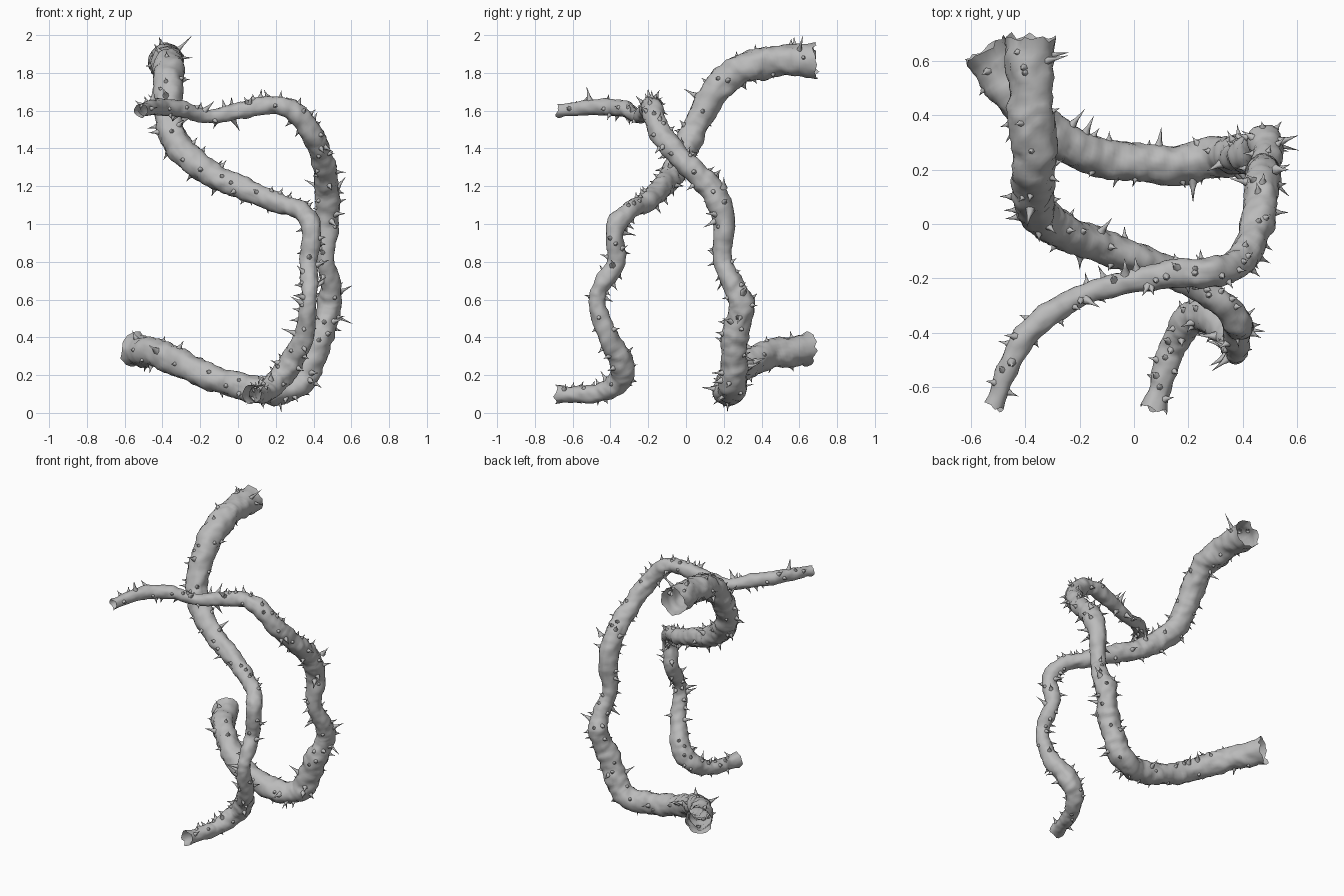
import bpy
import bmesh
import math
import random
from mathutils import Vector, noise

random.seed(7)
SIDES = 24
STEPS = 12

cube = bpy.data.objects.get("Cube")
if cube:
    bpy.data.objects.remove(cube, do_unlink=True)

bark = bpy.data.materials.new("bark grey")
bark.use_nodes = True
bark.diffuse_color = (0.5, 0.5, 0.5, 1)
bark.node_tree.nodes["Principled BSDF"].inputs["Base Color"].default_value = (0.5, 0.5, 0.5, 1)

# Centre lines: x, y, z, radius
UPPER_VINE = [
    (-.38, .67, 1.87, .085), (-.38, .45, 1.86, .08), (-.37, .27, 1.81, .08),
    (-.37, .13, 1.67, .075), (-.36, .04, 1.5, .07), (-.28, -.02, 1.37, .07),
    (-.14, -.07, 1.26, .065), (.02, -.13, 1.19, .06), (.2, -.21, 1.12, .053),
    (.34, -.31, 1.06, .05), (.39, -.38, .97, .05), (.37, -.37, .8, .045),
    (.38, -.45, .67, .045), (.37, -.47, .57, .043), (.35, -.42, .42, .05),
    (.29, -.35, .28, .065), (.22, -.34, .19, .062), (.16, -.42, .12, .052),
    (.12, -.52, .1, .045), (.08, -.66, .1, .045),
]
LOWER_VINE = [
    (-.51, -.66, 1.6, .036), (-.43, -.46, 1.62, .042), (-.31, -.33, 1.61, .042),
    (-.16, -.25, 1.57, .04), (.01, -.21, 1.6, .042), (.16, -.18, 1.63, .05),
    (.27, -.18, 1.61, .055), (.37, -.15, 1.51, .057), (.43, -.07, 1.4, .06),
    (.46, .04, 1.28, .062), (.47, .14, 1.18, .065), (.47, .2, 1.02, .06),
    (.46, .19, .82, .048), (.49, .25, .68, .055), (.48, .3, .56, .068),
    (.44, .26, .42, .072), (.38, .25, .26, .072), (.3, .25, .14, .075),
    (.12, .22, .12, .072), (-.08, .24, .17, .07), (-.27, .31, .25, .072),
    (-.42, .45, .31, .075), (-.54, .63, .33, .083),
]


def make_object(name, bm):
    bmesh.ops.recalc_face_normals(bm, faces=bm.faces)
    for face in bm.faces:
        face.smooth = True
    mesh = bpy.data.meshes.new(name)
    bm.to_mesh(mesh)
    bm.free()
    mesh.materials.append(bark)
    obj = bpy.data.objects.new(name, mesh)
    bpy.context.scene.collection.objects.link(obj)
    return obj


def smooth_path(points):
    """Spline through the points, as a list of (centre, radius)."""
    pts = [Vector(p) for p in points]
    pts = [pts[0] * 2 - pts[1]] + pts + [pts[-1] * 2 - pts[-2]]
    path = []
    for a, b, c, d in zip(pts, pts[1:], pts[2:], pts[3:]):
        for i in range(STEPS):
            t = i / STEPS
            path.append((b * 2 + (c - a) * t + (a * 2 - b * 5 + c * 4 - d) * t ** 2
                         + (b * 3 - a - c * 3 + d) * t ** 3) / 2)
    path.append(pts[-2])
    return [(p.xyz, p.w) for p in path]


def frames(path):
    """Untwisted tangent, side and up direction along the path."""
    result = []
    side = Vector((.3, .2, 1))
    for i in range(len(path)):
        tangent = (path[min(i + 1, len(path) - 1)][0] - path[max(i - 1, 0)][0]).normalized()
        side = (side - tangent * side.dot(tangent)).normalized()
        result.append((tangent, side, tangent.cross(side)))
    return result


def lumpy(centre, direction, radius):
    """Point on the knotted bark surface."""
    p = centre + direction * radius
    swell = .22 * noise.noise(p * 9) + .14 * noise.noise(p * 24) + .06 * noise.noise(p * 55)
    return centre + direction * radius * (1 + swell)


def add_thorn(bm, base, direction, length, width):
    """Slim cone with a flared foot."""
    side = direction.orthogonal().normalized()
    up = direction.cross(side)
    rings = []
    for offset, size in ((-.012, 1.3), (.004, .9), (length * .35, .45)):
        rings.append([bm.verts.new(base + direction * offset + (
            side * math.cos(a) + up * math.sin(a)) * width * size)
            for a in (math.tau * k / 6 for k in range(6))])
    tip = base + direction * length
    tip.z = min(max(tip.z, 0), 2)
    tip.y = min(max(tip.y, -.69), .69)
    tip = bm.verts.new(tip)
    for k in range(6):
        n = (k + 1) % 6
        for low, high in zip(rings, rings[1:]):
            bm.faces.new((low[k], low[n], high[n], high[k]))
        bm.faces.new((rings[-1][k], rings[-1][n], tip))


def build_vine(name, points, thorn_count, extra):
    path = smooth_path(points)
    axes = frames(path)

    # Open, lumpy tube with ragged ends
    bm = bmesh.new()
    rings = []
    for i, ((centre, radius), (tangent, side, up)) in enumerate(zip(path, axes)):
        is_end = i in (0, len(path) - 1)
        ring = []
        for k in range(SIDES):
            a = math.tau * k / SIDES
            p = lumpy(centre, side * math.cos(a) + up * math.sin(a), radius * (1.1 if is_end else 1))
            if is_end:
                outward = tangent if i else -tangent
                p += outward * (.015 + .03 * noise.noise(p * 30))
            ring.append(bm.verts.new(p))
        rings.append(ring)
    for low, high in zip(rings, rings[1:]):
        for k in range(SIDES):
            n = (k + 1) % SIDES
            bm.faces.new((low[k], low[n], high[n], high[k]))
    make_object(name, bm)

    # Thorns scattered over the bark
    bm = bmesh.new()
    for t in range(thorn_count):
        i = int((t + random.random()) / thorn_count * (len(path) - 4)) + 2
        (centre, radius), (tangent, side, up) = path[i], axes[i]
        a = random.uniform(0, math.tau)
        out = side * math.cos(a) + up * math.sin(a)
        lean = (out + tangent * random.uniform(-.4, .4)).normalized()
        length = random.choice((.025, .03, .035, .04, .045, .05, .075))
        add_thorn(bm, lumpy(centre, out, radius), lean, length, .008 + length * .12)
    for base, tip in extra:
        way = Vector(tip) - Vector(base)
        add_thorn(bm, Vector(base), way.normalized(), way.length, .016)
    make_object(name + "_thorns", bm)


build_vine("upper_vine", UPPER_VINE, 105,
           [((-.32, .6, 1.92), (-.24, .62, 2)), ((-.31, .62, 1.88), (-.24, .63, 1.88))])
build_vine("lower_vine", LOWER_VINE, 125,
           [((.22, .22, .07), (.23, .22, 0)), ((.52, .29, .51), (.61, .27, .47)),
            ((.53, .2, 1.2), (.57, .2, 1.25))])
